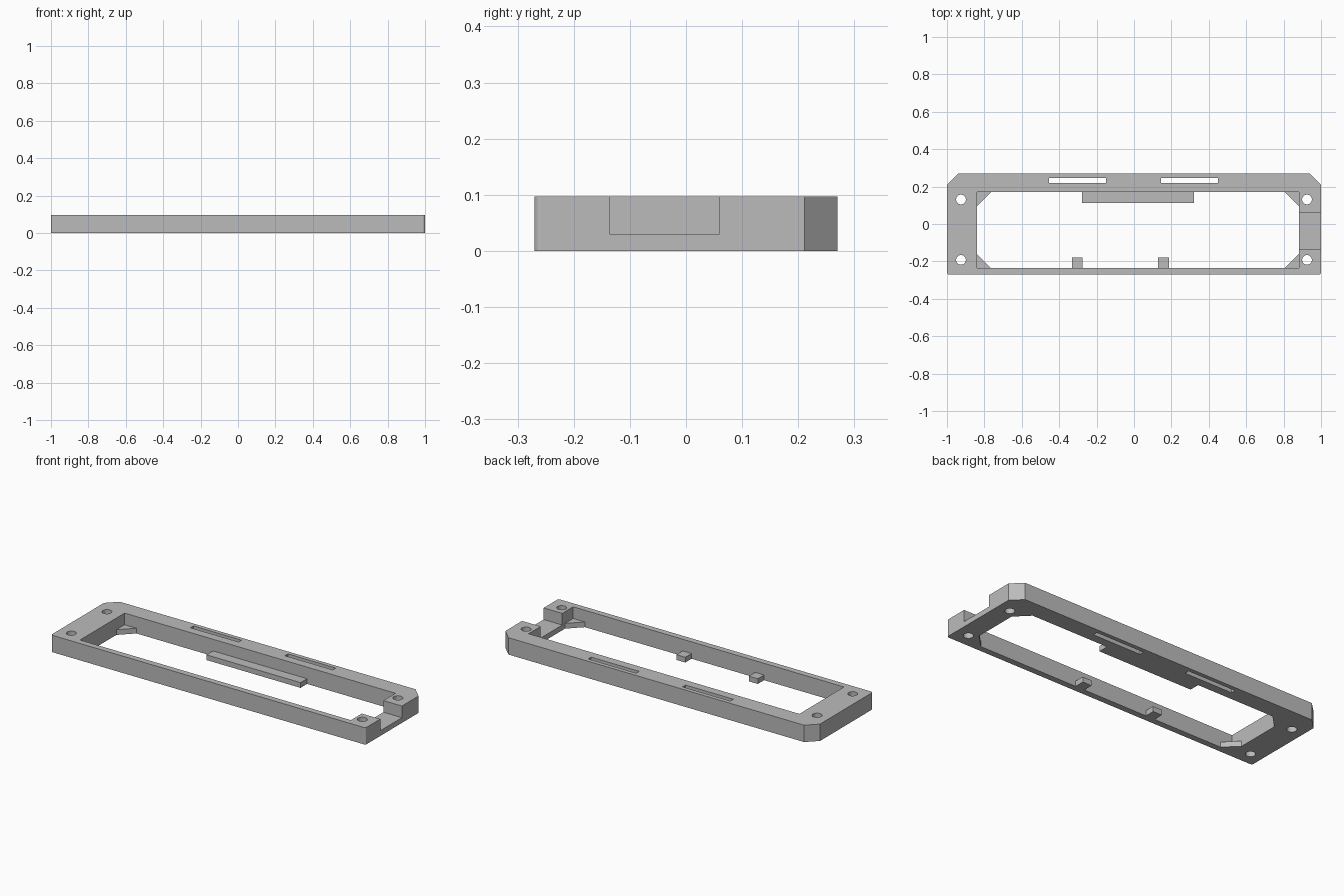
import bpy, bmesh, math

cube = bpy.data.objects.get("Cube")
if cube:
    bpy.data.objects.remove(cube, do_unlink=True)

HEIGHT, LEDGE = 0.097, 0.03
LEFT, RIGHT, FRONT, BACK = -0.84, 0.882, -0.235, 0.17   # inner opening

grey = bpy.data.materials.new("plain grey")
grey.use_nodes = True
colour = (0.5, 0.5, 0.5, 1)
grey.diffuse_color = colour
grey.node_tree.nodes["Principled BSDF"].inputs["Base Color"].default_value = colour


def prism(name, outline, z0, z1):
    """Extrude a flat outline from z0 to z1."""
    bm = bmesh.new()
    face = bm.faces.new([bm.verts.new((x, y, z0)) for x, y in outline])
    top = bmesh.ops.extrude_face_region(bm, geom=[face])["geom"]
    moved = [v for v in top if isinstance(v, bmesh.types.BMVert)]
    bmesh.ops.translate(bm, verts=moved, vec=(0, 0, z1 - z0))
    bmesh.ops.recalc_face_normals(bm, faces=bm.faces)
    mesh = bpy.data.meshes.new(name)
    bm.to_mesh(mesh)
    bm.free()
    mesh.materials.append(grey)
    obj = bpy.data.objects.new(name, mesh)
    bpy.context.collection.objects.link(obj)
    return obj


def rect(x0, x1, y0, y1):
    return [(x0, y0), (x1, y0), (x1, y1), (x0, y1)]


def circle(cx, cy, r, n=24):
    angles = [math.tau * i / n for i in range(n)]
    return [(cx + r * math.cos(a), cy + r * math.sin(a)) for a in angles]


def cut(target, outline, z0=-0.1):
    """Subtract a prism from the target and discard the cutter."""
    cutter = prism("cutter", outline, z0, 0.2)
    cutter.hide_render = True
    mod = target.modifiers.new("cut", 'BOOLEAN')
    mod.operation = 'DIFFERENCE'
    mod.solver = 'EXACT'
    mod.object = cutter
    bpy.context.view_layer.objects.active = target
    bpy.ops.object.modifier_apply(modifier=mod.name)
    bpy.data.objects.remove(cutter, do_unlink=True)


# Frame body: rounded front corners, wide chamfers at the back
R = 0.012
arc = [(1 - R + R * math.cos(a), -0.27 + R - R * math.sin(a))
       for a in (math.pi / 2 * i / 4 for i in range(4, -1, -1))]
half = arc + [(1, 0.211), (0.94, 0.27)]
frame = prism("frame", half + [(-x, y) for x, y in reversed(half)], 0, HEIGHT)

# Opening, back slots and screw holes
cut(frame, rect(LEFT, RIGHT, FRONT, BACK))
for x in (-0.455, 0.145):
    cut(frame, rect(x, x + 0.305, 0.219, 0.246))
for x in (-0.925, 0.925):
    for y in (-0.192, 0.131):
        cut(frame, circle(x, y, 0.026))

# Side notch
cut(frame, rect(RIGHT - 0.05, 1.1, -0.136, 0.06), LEDGE)

# Triangular corner gussets
G = 0.075
for side, x, dx in (("right", LEFT, G), ("left", RIGHT, -G)):
    for end, y, dy in (("front", FRONT, G), ("back", BACK, -G)):
        prism(f"{end}_{side}_gusset", [(x, y), (x + dx, y), (x, y + dy)], 0, LEDGE)

# Back ledge and front tabs
prism("back_ledge", rect(-0.278, 0.32, 0.111, BACK), 0, LEDGE)
for side, x in (("right", -0.332), ("left", 0.129)):
    prism(f"front_{side}_tab", rect(x, x + 0.057, FRONT, -0.178), 0, LEDGE)
